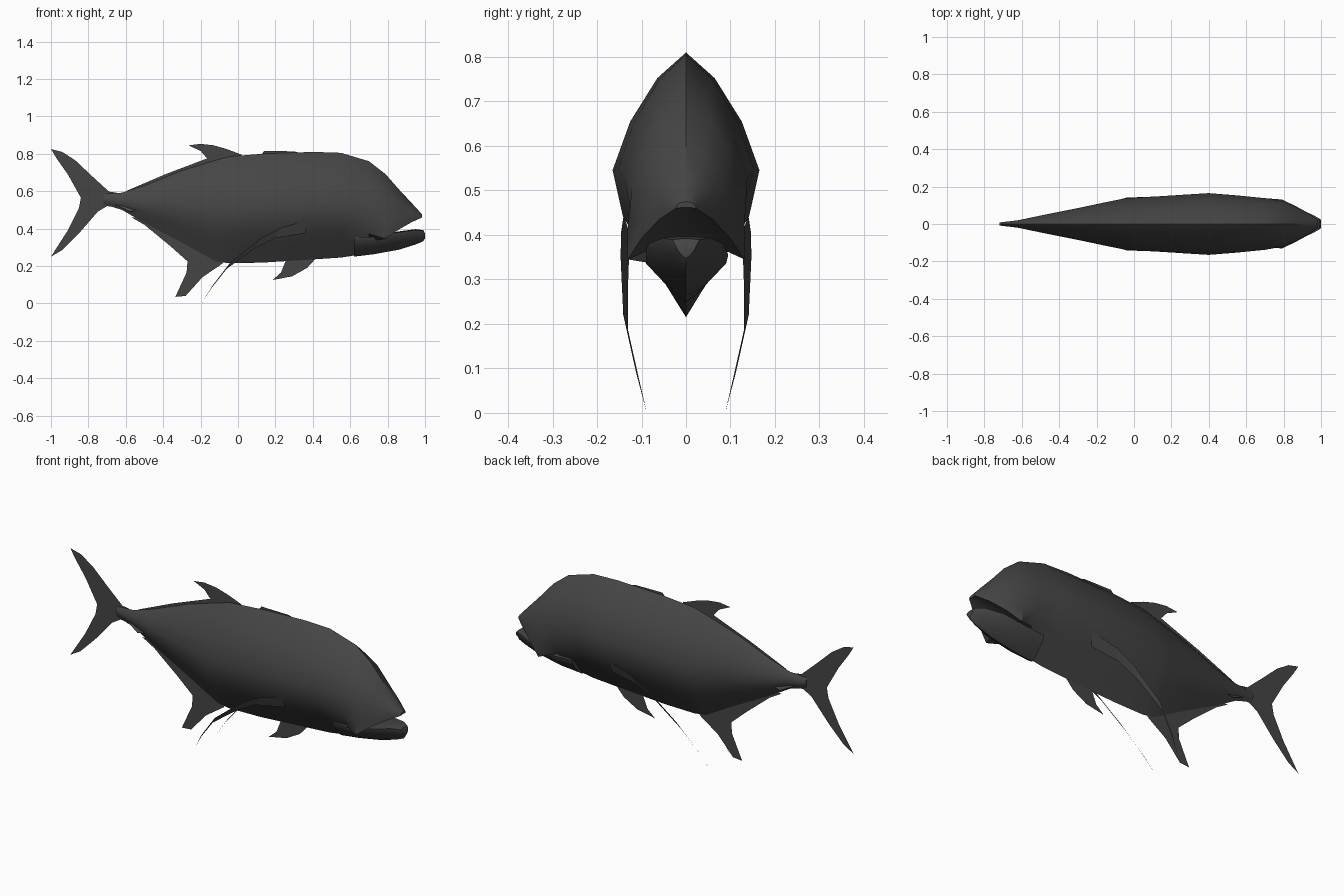
import bpy

dark = bpy.data.materials.new("dark_grey")
dark.diffuse_color = (0.06, 0.06, 0.06, 1)


def make(name, verts, faces, smooth=None):
    me = bpy.data.meshes.new(name)
    me.from_pydata(verts, [], faces)
    me.materials.append(dark)
    ob = bpy.data.objects.new(name, me)
    bpy.context.collection.objects.link(ob)
    if smooth:
        bpy.ops.object.select_all(action='DESELECT')
        ob.select_set(True)
        bpy.context.view_layer.objects.active = ob
        bpy.ops.object.shade_smooth_by_angle(angle=smooth)
    return ob


def loft(name, rings, sec_a, sec_b):
    # ring: x, top z, bottom z, half width, blend from section a to b
    verts, faces = [], []
    for x, top, bot, w, t in rings:
        half = [((a[0] * (1 - t) + b[0] * t) * w,
                 bot + (top - bot) * (a[1] * (1 - t) + b[1] * t))
                for a, b in zip(sec_a, sec_b)]
        full = half + [(-y, z) for y, z in half[-2:0:-1]]
        verts += [(x, y, z) for y, z in full]
    n = len(sec_a) * 2 - 2
    for r in range(len(rings) - 1):
        for i in range(n):
            j = (i + 1) % n
            faces.append((r * n + i, r * n + j, (r + 1) * n + j, (r + 1) * n + i))
    faces.append(tuple(reversed(range(n))))
    faces.append(tuple(range((len(rings) - 1) * n, len(rings) * n)))
    return make(name, verts, faces, 0.6)


def flat_fin(name, outline):
    return make(name, [(x, 0, z) for x, z in outline], [tuple(range(len(outline)))])


# Body and upper head
body_sec = [(0, 1), (.39, .9), (.76, .73), (1, .54), (.86, .36), (.62, .245), (.38, .15), (0, 0)]
head_sec = [(0, 1), (.42, .9), (.76, .7), (.93, .45), (1, .2), (1, 0), (.6, .07), (0, .13)]
loft("body", [
    (-.72, .585, .53, .008, 0), (-.62, .592, .50, .020, 0), (-.5, .63, .43, .045, 0),
    (-.3, .71, .325, .085, 0), (-.12, .765, .225, .123, 0), (-.05, .785, .215, .137, 0),
    (.13, .80, .218, .148, 0), (.4, .81, .235, .165, 0), (.55, .805, .245, .153, 0),
    (.7, .76, .262, .139, .1), (.79, .69, .345, .131, 1), (.86, .61, .395, .098, 1),
    (.93, .535, .435, .06, 1), (.985, .475, .46, .022, 1)], body_sec, head_sec)

# Lower jaw
jaw_sec = [(0, 1), (.6, .98), (1, .95), (.95, .75), (.65, .45), (.3, .15), (0, 0)]
loft("lower_jaw", [
    (.62, .36, .25, .085, 0), (.72, .36, .262, .095, 0), (.86, .385, .287, .085, 0),
    (.95, .397, .315, .052, 0), (.99, .392, .332, .03, 0), (1, .375, .348, .022, 0)],
    jaw_sec, jaw_sec)

# Flat fins on the centre plane
flat_fin("tail_fin", [
    (-.64, .59), (-.69, .598), (-.78, .68), (-.87, .765), (-.94, .81), (-1, .825), (-.97, .775),
    (-.91, .69), (-.84, .565), (-.85, .51), (-.91, .39), (-1, .25), (-.94, .285),
    (-.85, .375), (-.75, .49), (-.7, .52), (-.64, .515)])
flat_fin("rear_dorsal_fin", [
    (.02, .795), (-.06, .825), (-.13, .845), (-.2, .853), (-.265, .845), (-.2, .815), (-.165, .775),
    (-.39, .69), (-.6, .6), (-.5, .61), (-.2, .7), (0, .75)])
flat_fin("front_dorsal_fin", [(.12, .79), (.14, .815), (.3, .813), (.35, .8), (.13, .77)])
flat_fin("anal_fin", [
    (-.57, .46), (-.5, .42), (-.36, .305), (-.27, .225), (-.275, .165), (-.335, .035),
    (-.28, .04), (-.19, .14), (-.08, .215), (-.12, .26), (-.3, .36), (-.5, .46)])
flat_fin("pelvic_fin", [
    (.42, .245), (.37, .19), (.29, .145), (.185, .125), (.23, .165), (.26, .24)])

# Long curved pectoral fins, one each side
upper = [(.37, .14, .445), (.23, .146, .405), (.125, .147, .35), (-.04, .141, .22), (-.14, .112, .09)]
lower = [(.36, .118, .375), (.2, .128, .35), (.09, .13, .295), (-.06, .13, .185), (-.145, .106, .078)]
tip = (-.195, .088, .0)
for side, s in (("left", 1), ("right", -1)):
    pts = [(x, y * s, z) for x, y, z in upper + lower + [tip]]
    n = len(upper)
    faces = [(i, i + 1, n + i + 1, n + i) for i in range(n - 1)] + [(n - 1, 2 * n, 2 * n - 1)]
    make(side + "_pectoral_fin", pts, faces)

# Small keels beside the tail base
for side, s in (("left", 1), ("right", -1)):
    make(side + "_tail_keel", [(-.5, .02 * s, .505), (-.58, .028 * s, .49),
                               (-.66, .008 * s, .53), (-.58, 0, .54)], [(0, 1, 2, 3)])
